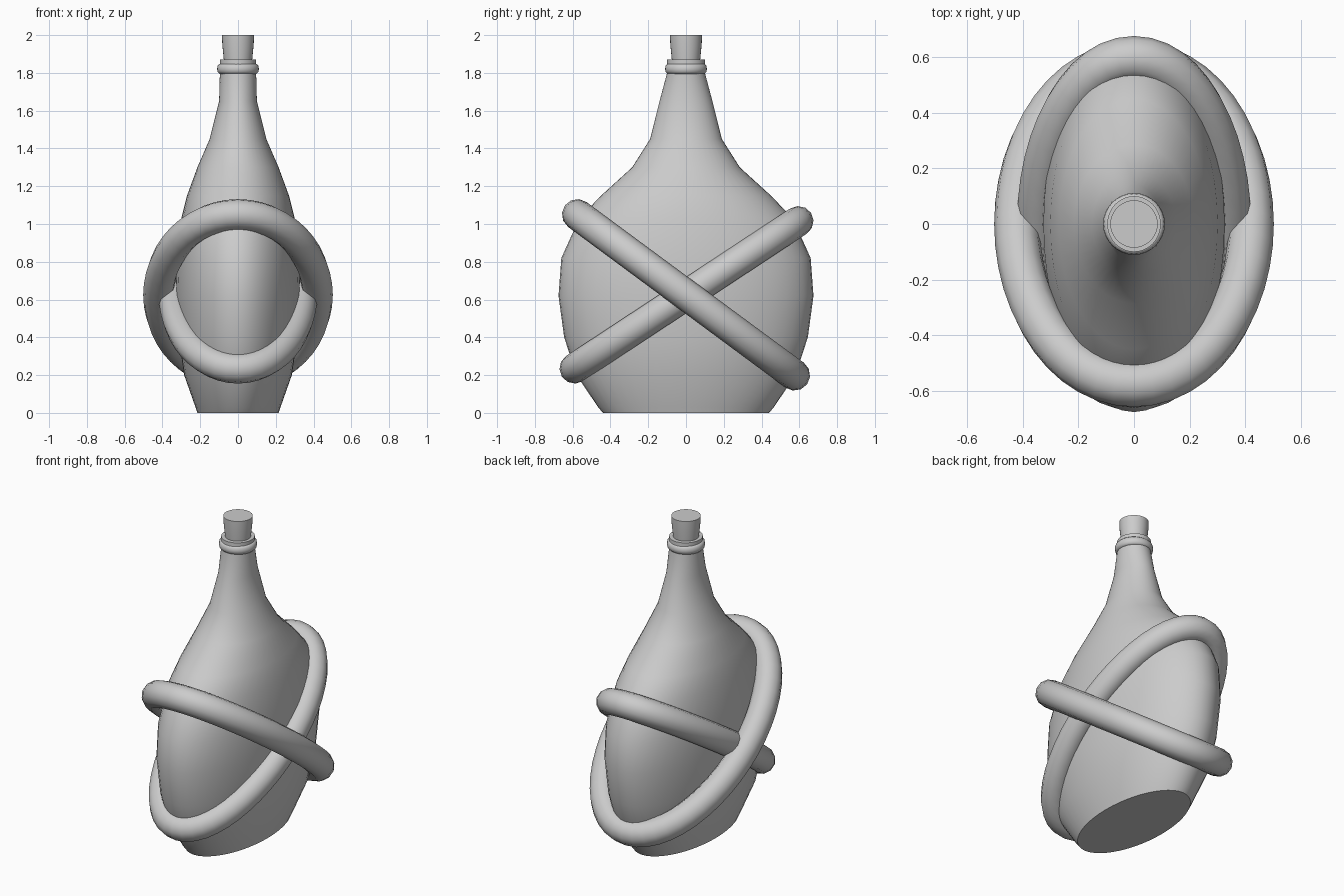
import bpy, bmesh
from math import sin, cos, pi, radians, atan2, hypot

cube = bpy.data.objects.get("Cube")
if cube:
    bpy.data.objects.remove(cube)

grey = bpy.data.materials.new("plain grey")
grey.use_nodes = True
grey.diffuse_color = (0.6, 0.6, 0.6, 1)
grey.node_tree.nodes["Principled BSDF"].inputs["Base Color"].default_value = (0.6, 0.6, 0.6, 1)


def finish(name, bm, angle):
    bmesh.ops.recalc_face_normals(bm, faces=bm.faces)
    mesh = bpy.data.meshes.new(name)
    bm.to_mesh(mesh)
    bm.free()
    mesh.materials.append(grey)
    obj = bpy.data.objects.new(name, mesh)
    bpy.context.collection.objects.link(obj)
    bpy.ops.object.select_all(action="DESELECT")
    obj.select_set(True)
    bpy.context.view_layer.objects.active = obj
    bpy.ops.object.shade_smooth_by_angle(angle=radians(angle))
    return obj


def loft(name, sections, sides=48, angle=40):
    """Stack oval sections (half width x, half depth y, height)."""
    bm = bmesh.new()
    rings = [[bm.verts.new((rx * cos(2 * pi * i / sides), ry * sin(2 * pi * i / sides), z))
              for i in range(sides)] for rx, ry, z in sections]
    for low, high in zip(rings, rings[1:]):
        for i in range(sides):
            j = (i + 1) % sides
            bm.faces.new((low[i], low[j], high[j], high[i]))
    bm.faces.new(rings[0])
    bm.faces.new(rings[-1])
    return finish(name, bm, angle)


def oval_ring(name, front, back, half_width, tube, sides=48, tube_sides=12):
    """Tilted oval hoop between a front and a back point (y, z)."""
    dy, dz = back[0] - front[0], back[1] - front[1]
    half_length, tilt = hypot(dy, dz) / 2, atan2(dz, dy)
    cy, cz = (front[0] + back[0]) / 2, (front[1] + back[1]) / 2
    bm = bmesh.new()
    loops = []
    for i in range(sides):
        a = 2 * pi * i / sides
        nx, ny = half_length * cos(a), half_width * sin(a)
        n = hypot(nx, ny)
        loop = []
        for k in range(tube_sides):
            b = 2 * pi * k / tube_sides
            x = half_width * cos(a) + tube * cos(b) * nx / n
            v = half_length * sin(a) + tube * cos(b) * ny / n
            w = tube * sin(b)
            loop.append(bm.verts.new((x, cy + v * cos(tilt) - w * sin(tilt),
                                      cz + v * sin(tilt) + w * cos(tilt))))
        loops.append(loop)
    for i in range(sides):
        p, q = loops[i], loops[(i + 1) % sides]
        for k in range(tube_sides):
            m = (k + 1) % tube_sides
            bm.faces.new((p[k], q[k], q[m], p[m]))
    return finish(name, bm, 60)


# Flattened flask body with a tapering neck
loft("bottle_body", [
    (.215, .44, 0), (.225, .465, .03), (.285, .58, .2), (.315, .645, .4),
    (.33, .675, .62), (.325, .66, .82), (.3, .565, 1.03), (.27, .45, 1.15),
    (.215, .285, 1.3), (.15, .19, 1.45), (.1, .14, 1.65), (.096, .1, 1.8),
    (.096, .1, 1.87)])

# Rounded lip around the neck
loft("neck_lip", [(.098, .098, 1.795), (.108, .108, 1.805), (.111, .111, 1.82),
                  (.108, .108, 1.838), (.098, .098, 1.848)], 32, 60)

# Flared stopper
loft("stopper", [(.072, .072, 1.84), (.076, .076, 1.88), (.083, .083, 1.95),
                 (.085, .085, 2)], 32)

# Two crossing hoops around the body
oval_ring("outer_hoop", (-.575, 1.05), (.575, .2), .42, .082)
oval_ring("inner_hoop", (-.59, .235), (.595, 1.015), .34, .08)
